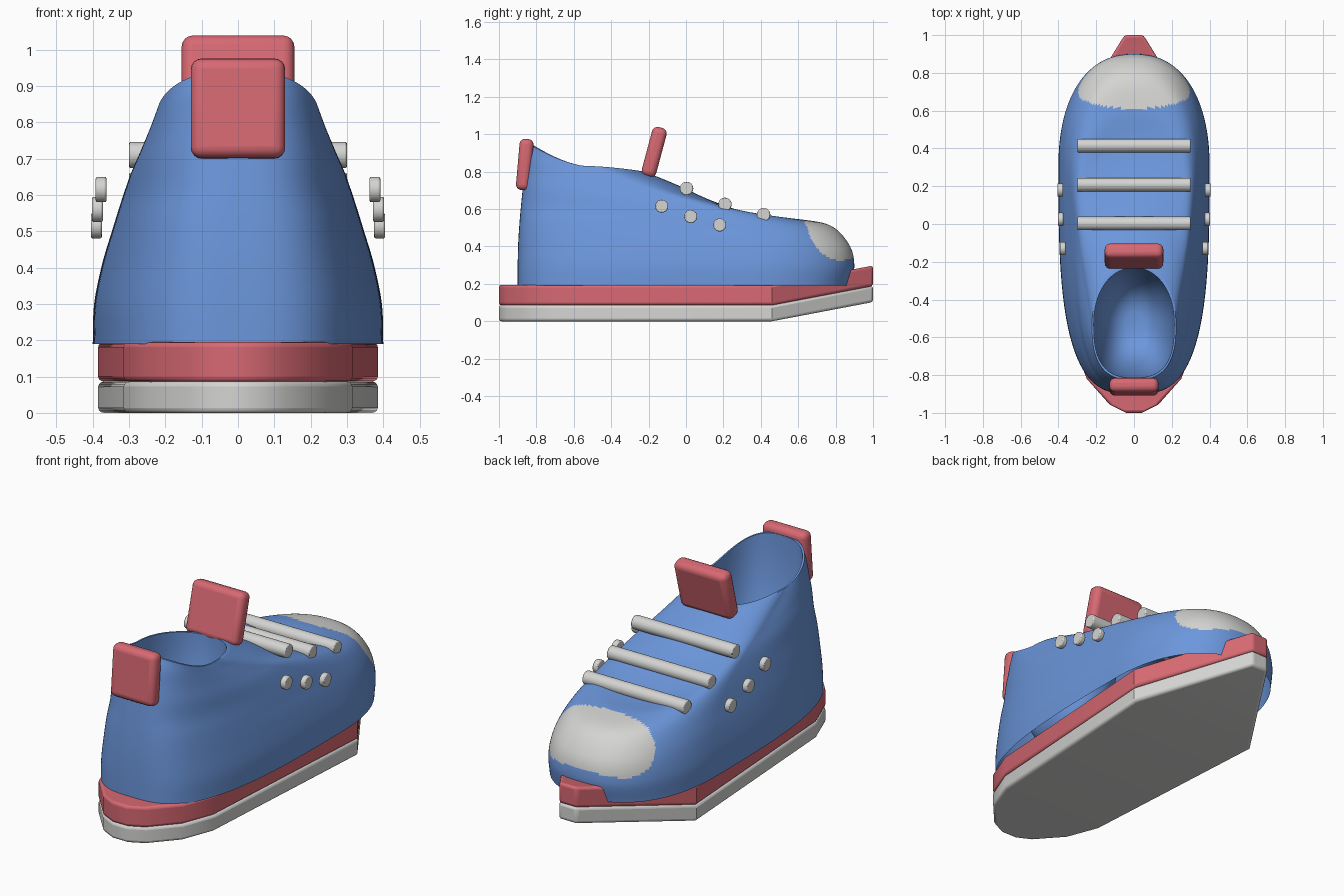
import bpy, bmesh, math
from mathutils import Vector

if "Cube" in bpy.data.objects:
    bpy.data.objects.remove(bpy.data.objects["Cube"])


def material(name, rgb):
    m = bpy.data.materials.new(name)
    m.diffuse_color = (*rgb, 1)
    m.use_nodes = True
    m.node_tree.nodes["Principled BSDF"].inputs["Base Color"].default_value = m.diffuse_color
    return m


BLUE = material("canvas blue", (0.15, 0.31, 0.72))
RED = material("trim red", (0.68, 0.14, 0.17))
WHITE = material("rubber white", (0.66, 0.66, 0.65))


def finish(name, bm, mats, angle=40):
    bmesh.ops.recalc_face_normals(bm, faces=bm.faces)
    me = bpy.data.meshes.new(name)
    bm.to_mesh(me)
    bm.free()
    ob = bpy.data.objects.new(name, me)
    bpy.context.collection.objects.link(ob)
    for m in mats:
        me.materials.append(m)
    bpy.ops.object.select_all(action='DESELECT')
    ob.select_set(True)
    bpy.context.view_layer.objects.active = ob
    bpy.ops.object.shade_smooth_by_angle(angle=math.radians(angle))
    return ob


def bevel(ob, width, segments=3):
    b = ob.modifiers.new("soft_edges", 'BEVEL')
    b.width, b.segments, b.limit_method = width, segments, 'ANGLE'
    b.angle_limit = math.radians(50)


# Sole layers: one outline, with the toe bending upward past the ball of the foot
BEND = 0.46
HALF = [(0.04, -1), (0.13, -0.955), (0.25, -0.82), (0.315, -0.65), (0.385, BEND), (0.05, 1)]
OUTLINE = HALF + [(-x, y) for x, y in reversed(HALF)]


def sole_layer(name, z0, z1, mat):
    bm = bmesh.new()
    rings = [[bm.verts.new((x, y, z + max(0, y - BEND) * 0.19)) for x, y in OUTLINE]
             for z in (z0, z1)]
    n = len(OUTLINE)
    for i in range(n):
        j = (i + 1) % n
        bm.faces.new((rings[0][i], rings[0][j], rings[1][j], rings[1][i]))
    for r in rings:          # strips across, so the bend stays a clean crease
        for i in range(n // 2 - 1):
            bm.faces.new((r[i], r[i + 1], r[n - 2 - i], r[n - 1 - i]))
    bevel(finish(name, bm, [mat], 30), 0.014)


sole_layer("outsole", 0.0, 0.086, WHITE)
sole_layer("midsole", 0.086, 0.195, RED)

# Upper: rings running from the base outline up to the ankle opening
# columns: widest y, half width, side z, toe y, toe z, heel y, heel z, toe and heel squareness
KEYS = [
    (0.30, 0.400, 0.19, 0.880, 0.19, -0.900, 0.19, 2.3, 3.1),
    (0.30, 0.396, 0.30, 0.900, 0.30, -0.900, 0.30, 2.3, 3.1),
    (0.28, 0.374, 0.41, 0.872, 0.41, -0.897, 0.42, 2.3, 3.1),
    (0.20, 0.347, 0.50, 0.775, 0.51, -0.890, 0.53, 2.3, 3.1),
    (0.10, 0.322, 0.58, 0.610, 0.545, -0.882, 0.62, 2.3, 3.0),
    (-0.05, 0.297, 0.65, 0.400, 0.56, -0.872, 0.72, 2.3, 3.0),
    (-0.22, 0.270, 0.71, 0.150, 0.64, -0.862, 0.80, 2.2, 2.9),
    (-0.38, 0.244, 0.77, -0.050, 0.73, -0.850, 0.88, 2.2, 2.8),
    (-0.53, 0.222, 0.83, -0.220, 0.80, -0.825, 0.94, 2.1, 2.7),
]
COLS, STEPS = 256, 10


def catmull(t):
    i = min(int(t), len(KEYS) - 2)
    f = t - i
    p1, p2 = KEYS[i], KEYS[i + 1]
    p0 = KEYS[i - 1] if i else [2 * a - b for a, b in zip(p1, p2)]
    p3 = KEYS[i + 2] if i + 2 < len(KEYS) else [2 * b - a for a, b in zip(p1, p2)]
    return [0.5 * (2 * b + (c - a) * f + (2 * a - 5 * b + 4 * c - d) * f * f
                   + (3 * b - a - 3 * c + d) * f ** 3)
            for a, b, c, d in zip(p0, p1, p2, p3)]


def ring_points(key):
    ym, w, zs, yf, zf, yb, zb, nf, nb = key
    pts = []
    for k in range(COLS):
        a = math.tau * k / COLS
        c, s = math.cos(a), math.sin(a)
        end_y, end_z, n = (yf, zf, nf) if s >= 0 else (yb, zb, nb)
        cx = math.copysign(abs(c) ** (2 / n), c)
        sy = abs(s) ** (2 / n)
        pts.append(Vector((w * cx, ym + (end_y - ym) * sy, zs + (end_z - zs) * sy ** 1.6)))
    return pts


total = (len(KEYS) - 1) * STEPS
loops = [ring_points(catmull(i / STEPS)) for i in range(total + 1)]
# inner lining: the rim turns in and drops to a rounded footbed
rim, centre = loops[-1], Vector((0, -0.525, 0))
for i in range(14):
    a = math.pi / 2 * i / 14
    k, drop = 0.96 * math.cos(a) ** 0.7, math.sin(a)
    loops.append([Vector((p.x * k, centre.y + (p.y - centre.y) * k,
                          p.z + (0.32 - p.z) * drop)) for p in rim])

bm = bmesh.new()
rings = [[bm.verts.new(p) for p in loop] for loop in loops]
for lo, hi in zip(rings, rings[1:]):
    for k in range(COLS):
        j = (k + 1) % COLS
        f = bm.faces.new((lo[k], lo[j], hi[j], hi[k]))
        c = f.calc_center_median()
        # white toe cap: the part of the toe inside an ellipsoid
        if (c.x / 0.39) ** 2 + ((c.y - 0.775) / 0.168) ** 2 + ((c.z - 0.5) / 0.225) ** 2 < 1:
            f.material_index = 1
bm.faces.new(rings[-1])
finish("upper", bm, [BLUE, WHITE], 50)


# Tongue and heel tab: rounded tilted plates
def plate(name, size, loc, tilt):
    bm = bmesh.new()
    bmesh.ops.create_cube(bm, size=1)
    bmesh.ops.scale(bm, vec=size, verts=bm.verts)
    ob = finish(name, bm, [RED])
    ob.location = loc
    ob.rotation_euler.x = math.radians(tilt)
    bevel(ob, 0.03, 4)


plate("tongue", (0.31, 0.08, 0.27), (0, -0.17, 0.905), -15)
plate("heel_tab", (0.26, 0.075, 0.275), (0, -0.862, 0.838), -5)


# Laces and eyelets: short rods lying along x
def rod(name, radius, length, loc):
    bm = bmesh.new()
    bmesh.ops.create_cone(bm, cap_ends=True, segments=24, radius1=radius,
                          radius2=radius, depth=length)
    ob = finish(name, bm, [WHITE])
    ob.location = loc
    ob.rotation_euler.y = math.pi / 2
    bevel(ob, 0.005, 2)


for i, (y, z) in enumerate([(0.003, 0.71), (0.208, 0.625), (0.415, 0.57)]):
    rod(f"lace_{i + 1}", 0.036, 0.6, (0, y, z))
for i, (x, y, z) in enumerate([(0.377, -0.13, 0.615), (0.387, 0.025, 0.56), (0.39, 0.18, 0.515)]):
    for side, tag in ((1, "right"), (-1, "left")):
        rod(f"eyelet_{tag}_{i + 1}", 0.035, 0.03, (side * x, y, z))
